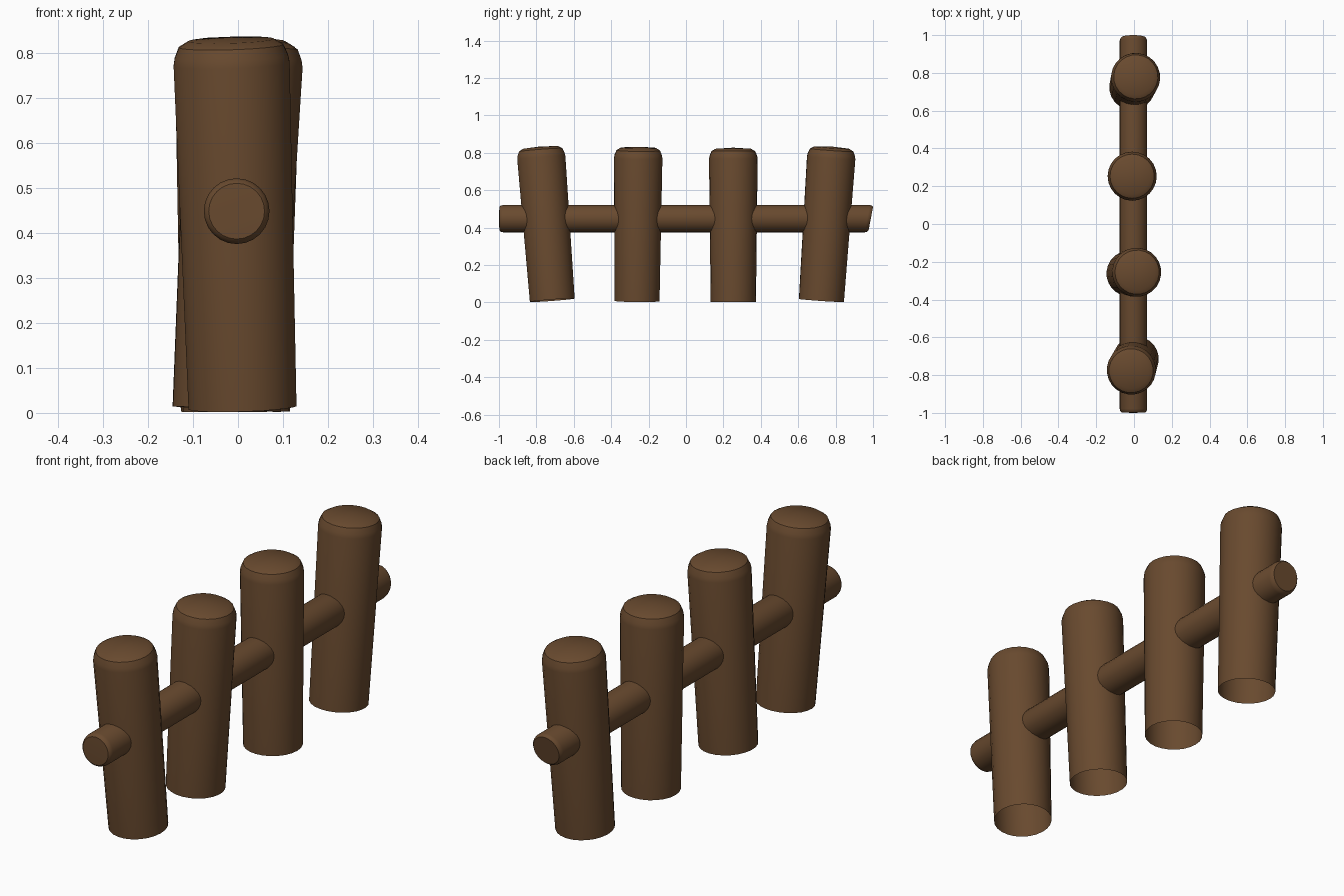
import bpy, bmesh, math
from mathutils import Vector, Matrix

if "Cube" in bpy.data.objects:
    bpy.data.objects.remove(bpy.data.objects["Cube"])

wood = bpy.data.materials.new("brown wood")
wood.diffuse_color = (0.14, 0.068, 0.028, 1)
wood.use_nodes = True
wood.node_tree.nodes["Principled BSDF"].inputs["Base Color"].default_value = wood.diffuse_color


def lathe(name, profile, sides=24):
    """Spin (radius, height) points about z; radius 0 closes with a fan."""
    bm = bmesh.new()
    rings = []
    for r, h in profile:
        if r == 0:
            rings.append([bm.verts.new((0, 0, h))] * sides)
        else:
            rings.append([bm.verts.new((r * math.cos(2 * math.pi * i / sides),
                                        r * math.sin(2 * math.pi * i / sides), h))
                          for i in range(sides)])
    for a, b in zip(rings, rings[1:]):
        for i in range(sides):
            j = (i + 1) % sides
            loop = list(dict.fromkeys((a[i], a[j], b[j], b[i])))
            bm.faces.new(loop)
    bmesh.ops.recalc_face_normals(bm, faces=bm.faces)
    me = bpy.data.meshes.new(name)
    bm.to_mesh(me)
    bm.free()
    me.materials.append(wood)
    ob = bpy.data.objects.new(name, me)
    bpy.context.collection.objects.link(ob)
    return ob


def smooth(ob):
    bpy.ops.object.select_all(action='DESELECT')
    ob.select_set(True)
    bpy.context.view_layer.objects.active = ob
    bpy.ops.object.shade_smooth_by_angle(angle=math.radians(35))


# Leaning posts: log open at the ground, rounded shoulder, slightly domed top
post_profile = [(0.121, 0), (0.130, 0.765), (0.127, 0.782), (0.117, 0.806),
                (0.095, 0.819), (0, 0.825)]
posts = [  # bottom x, y -> top x, y
    (0.010, -0.715, -0.016, -0.778),
    (-0.025, -0.262, 0.017, -0.255),
    (-0.005, 0.253, -0.010, 0.253),
    (-0.010, 0.724, 0.010, 0.780),
]
for n, (bx, by, tx, ty) in enumerate(posts):
    ob = lathe(f"post_{n + 1}", post_profile)
    axis = Vector((tx - bx, ty - by, 0.82))
    lift = 0.121 * math.hypot(axis.x, axis.y) / axis.length
    ob.data.transform(Matrix.Translation((bx, by, lift + 0.002))
                      @ axis.to_track_quat('Z', 'Y').to_matrix().to_4x4())
    smooth(ob)

# Rail running through the posts, with bevelled ends
rail = lathe("rail", [(0, -1), (0.062, -0.998), (0.069, -0.992), (0.073, -0.978),
                      (0.073, 0.968), (0.070, 0.98), (0.063, 0.988), (0, 0.988)])
rail.data.transform(Matrix.Translation((-0.003, 0, 0.448))
                    @ Matrix.Rotation(math.radians(-90), 4, 'X'))
# slanted cut at the back end
for v in rail.data.vertices:
    if v.co.y > 0.9:
        v.co.y += (v.co.z - 0.448) * 0.19
smooth(rail)
